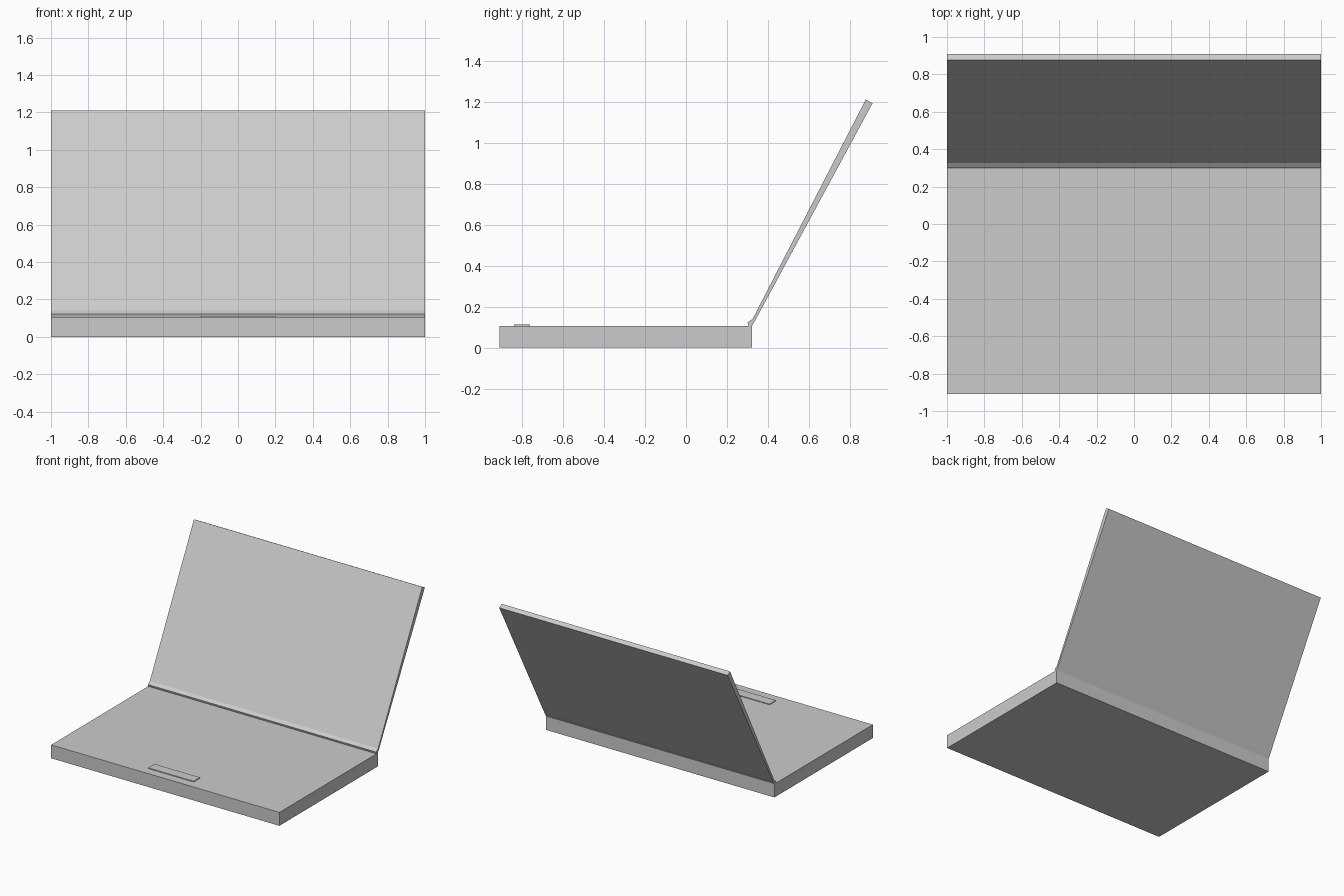
import bpy
import bmesh

cube = bpy.data.objects.get("Cube")
if cube:
    bpy.data.objects.remove(cube, do_unlink=True)

grey = bpy.data.materials.new("light_grey")
grey.use_nodes = True
colour = (0.6, 0.6, 0.6, 1)
grey.diffuse_color = colour
grey.node_tree.nodes["Principled BSDF"].inputs["Base Color"].default_value = colour


def extrude_profile(name, profile, half_width):
    """Sweep a side profile of (y, z) points along x."""
    bm = bmesh.new()
    face = bm.faces.new([bm.verts.new((-half_width, y, z)) for y, z in profile])
    swept = bmesh.ops.extrude_face_region(bm, geom=[face])["geom"]
    verts = [v for v in swept if isinstance(v, bmesh.types.BMVert)]
    bmesh.ops.translate(bm, verts=verts, vec=(2 * half_width, 0, 0))
    bmesh.ops.recalc_face_normals(bm, faces=bm.faces)
    mesh = bpy.data.meshes.new(name)
    bm.to_mesh(mesh)
    bm.free()
    mesh.materials.append(grey)
    obj = bpy.data.objects.new(name, mesh)
    bpy.context.collection.objects.link(obj)
    return obj


def rectangle(y0, y1, z0, z1):
    return [(y0, z0), (y1, z0), (y1, z1), (y0, z1)]


# Flat lower body
extrude_profile("base", rectangle(-0.91, 0.322, 0, 0.106), 1)

# Thin raised latch plate near the front edge
extrude_profile("latch_plate", rectangle(-0.84, -0.76, 0.106, 0.112), 0.2)

# Low hinge strip joining the base and the lid
extrude_profile("hinge_strip", [(0.305, 0.106), (0.322, 0.106), (0.34, 0.137),
                                (0.325, 0.14), (0.3, 0.122)], 1)

# Leaning lid panel
extrude_profile("lid", [(0.325, 0.14), (0.34, 0.137), (0.91, 1.192), (0.877, 1.21)], 1)
